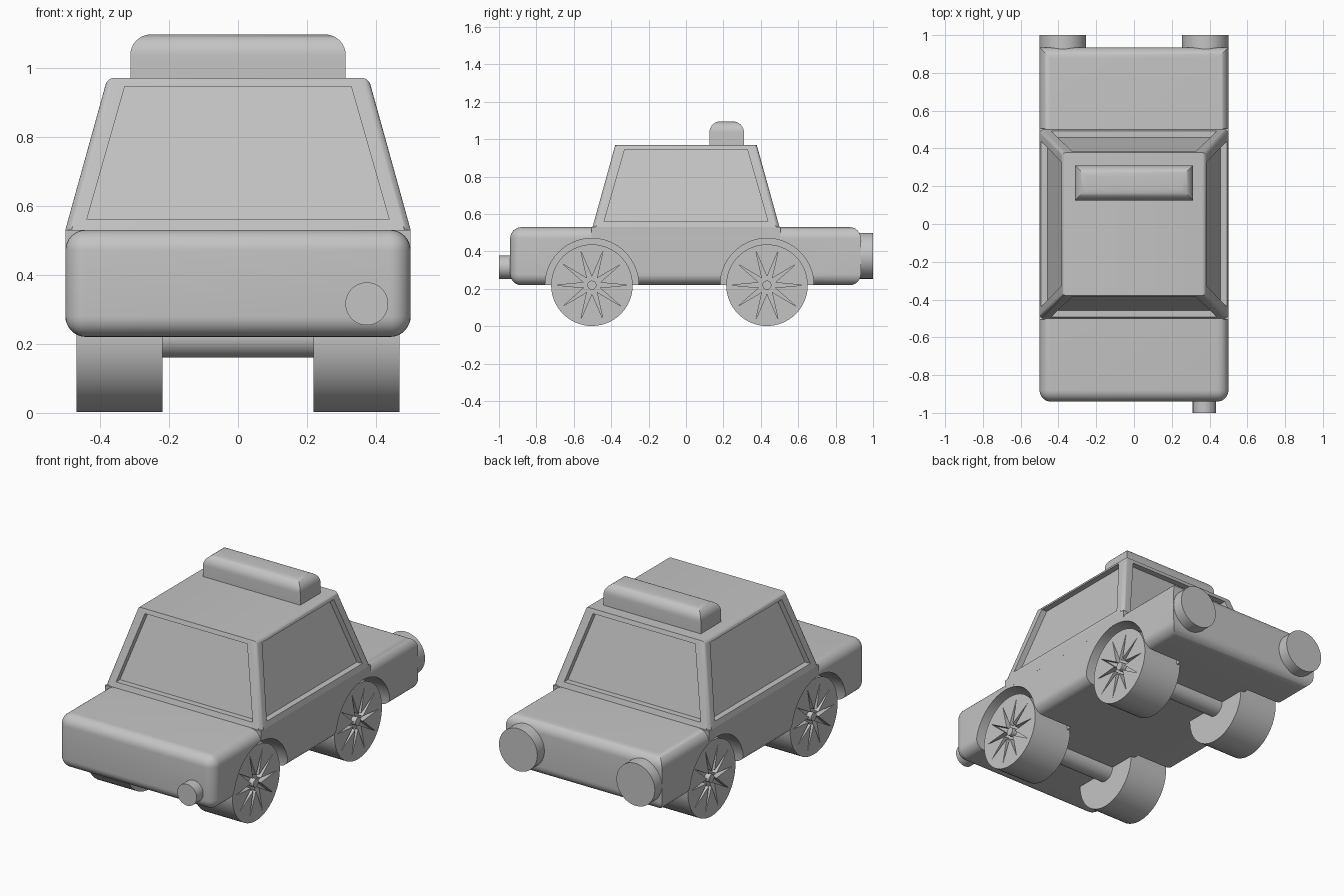
import bpy, bmesh, math
from mathutils import Vector, Matrix

cube = bpy.data.objects.get("Cube")
if cube:
    bpy.data.objects.remove(cube, do_unlink=True)

grey = bpy.data.materials.new("plain grey")
grey.use_nodes = True
grey.diffuse_color = (0.55, 0.55, 0.55, 1)
grey.node_tree.nodes["Principled BSDF"].inputs["Base Color"].default_value = (0.55, 0.55, 0.55, 1)

AXES = {"x": Matrix.Rotation(math.pi / 2, 4, "Y"), "y": Matrix.Rotation(math.pi / 2, 4, "X")}


def finish(name, bm):
    """Turn a bmesh into a shaded object."""
    bmesh.ops.recalc_face_normals(bm, faces=bm.faces)
    mesh = bpy.data.meshes.new(name)
    bm.to_mesh(mesh)
    bm.free()
    mesh.materials.append(grey)
    obj = bpy.data.objects.new(name, mesh)
    bpy.context.collection.objects.link(obj)
    smooth(obj)
    return obj


def activate(obj):
    bpy.ops.object.select_all(action="DESELECT")
    obj.select_set(True)
    bpy.context.view_layer.objects.active = obj


def smooth(obj):
    activate(obj)
    bpy.ops.object.shade_smooth_by_angle(angle=math.radians(30))


def box(name, low, high, radius=0, rounded=None):
    """Box between two corners, with fillets on edges chosen by a rule."""
    bm = bmesh.new()
    bmesh.ops.create_cube(bm, size=1)
    low, high = Vector(low), Vector(high)
    for v in bm.verts:
        v.co = (low + high) / 2 + v.co * (high - low)
    if rounded:
        edges = [e for e in bm.edges if rounded(e.verts[0].co, e.verts[1].co)]
        bmesh.ops.bevel(bm, geom=edges, offset=radius, segments=8, profile=0.5, affect="EDGES")
    return finish(name, bm)


def cylinder(name, centre, radius, length, axis):
    bm = bmesh.new()
    bmesh.ops.create_cone(bm, cap_ends=True, segments=64, radius1=radius, radius2=radius,
                          depth=length, matrix=Matrix.Translation(centre) @ AXES[axis])
    return finish(name, bm)


def star(name, centre, tip, valley, depth, points=10):
    """Star-shaped prism lying along x."""
    bm = bmesh.new()
    ring = []
    for i in range(points * 2):
        a, r = math.pi * i / points, valley if i % 2 else tip
        ring.append(bm.verts.new(Vector(centre) + Vector((-depth / 2, r * math.cos(a), r * math.sin(a)))))
    face = bm.faces.new(ring)
    out = bmesh.ops.extrude_face_region(bm, geom=[face])["geom"]
    bmesh.ops.translate(bm, vec=(depth, 0, 0), verts=[g for g in out if isinstance(g, bmesh.types.BMVert)])
    return finish(name, bm)


def cut(target, cutter):
    mod = target.modifiers.new("cut", "BOOLEAN")
    mod.operation, mod.solver, mod.object = "DIFFERENCE", "EXACT", cutter
    activate(target)
    # the cut comes before the shading modifier, if there is one
    bpy.ops.object.modifier_move_to_index(modifier=mod.name, index=0)
    bpy.ops.object.modifier_apply(modifier=mod.name)
    bpy.data.objects.remove(cutter, do_unlink=True)
    smooth(target)


# Body: filleted everywhere except the upright rear corners
body = box("body", (-0.5, -0.94, 0.22), (0.5, 0.935, 0.53), 0.06,
           lambda a, b: not (abs(a.z - b.z) > 0.1 and a.y > 0))

# Wheels with star recesses and hubs, arches and axles
for place, y in (("front", -0.503), ("rear", 0.433)):
    for side, s in (("left", 1), ("right", -1)):
        cut(body, cylinder("arch_cutter", (s * 0.44, y, 0.22), 0.25, 0.4, "x"))
        wheel = cylinder(f"{place}_{side}_wheel", (s * 0.343, y, 0.22), 0.218, 0.25, "x")
        cut(wheel, star("star_cutter", (s * 0.468, y, 0.22), 0.19, 0.045, 0.06))
        cylinder(f"{place}_{side}_hub", (s * 0.45, y, 0.22), 0.024, 0.036, "x")
    cylinder(f"{place}_axle", (0, y, 0.22), 0.06, 0.5, "x")

# Cabin: tapered block with a recessed window on each side
BASE, TOP = 0.53, 0.97
box("cabin_skirt", (-0.5, -0.505, 0.471), (0.5, 0.505, BASE))
bm = bmesh.new()
bmesh.ops.create_cube(bm, size=1)
for v in bm.verts:
    half = 0.378 if v.co.z > 0 else 0.5
    v.co = (math.copysign(half, v.co.x), math.copysign(half, v.co.y), TOP if v.co.z > 0 else BASE)
bm.normal_update()
walls = [f for f in bm.faces if abs(f.normal.z) < 0.7]
bmesh.ops.inset_individual(bm, faces=walls, thickness=0.05)
for f in walls:
    out = Vector((f.normal.x, f.normal.y, 0)).normalized()
    along = Vector((-out.y, out.x, 0))
    middle = sum(v.co.z for v in f.verts) / 4
    for v in f.verts:
        high = v.co.z > middle
        z, half = (0.945, 0.328) if high else (0.56, 0.438)
        reach = 0.5 - 0.122 * (z - BASE) / (TOP - BASE)
        v.co = out * reach + along * math.copysign(half, v.co.dot(along)) + Vector((0, 0, z))
for f in walls:
    out = Vector((f.normal.x, f.normal.y, 0)).normalized()
    new = bmesh.ops.extrude_discrete_faces(bm, faces=[f])["faces"][0]
    bmesh.ops.translate(bm, vec=out * -0.035, verts=new.verts)


def soft(e):
    a, b = (v.co for v in e.verts)
    corners = all(abs(abs(p.x) - abs(p.y)) < 0.001 for p in (a, b))
    return corners and (abs(a.z - b.z) > 0.3 or (a.z > 0.96 and b.z > 0.96 and abs(a.x - b.x) < 0.01))


bmesh.ops.bevel(bm, geom=[e for e in bm.edges if soft(e)], offset=0.018, segments=4,
                profile=0.5, affect="EDGES")
finish("cabin", bm)

# Roof bar with rolled top edges
box("roof_bar", (-0.312, 0.125, 0.96), (0.312, 0.31, 1.096), 0.06,
    lambda a, b: a.z > 1 and b.z > 1)

# Lamps
cylinder("front_lamp", (0.373, -0.96, 0.316), 0.062, 0.08, "y")
for side, s in (("left", 1), ("right", -1)):
    cylinder(f"rear_{side}_lamp", (s * 0.377, 0.96, 0.377), 0.123, 0.08, "y")
